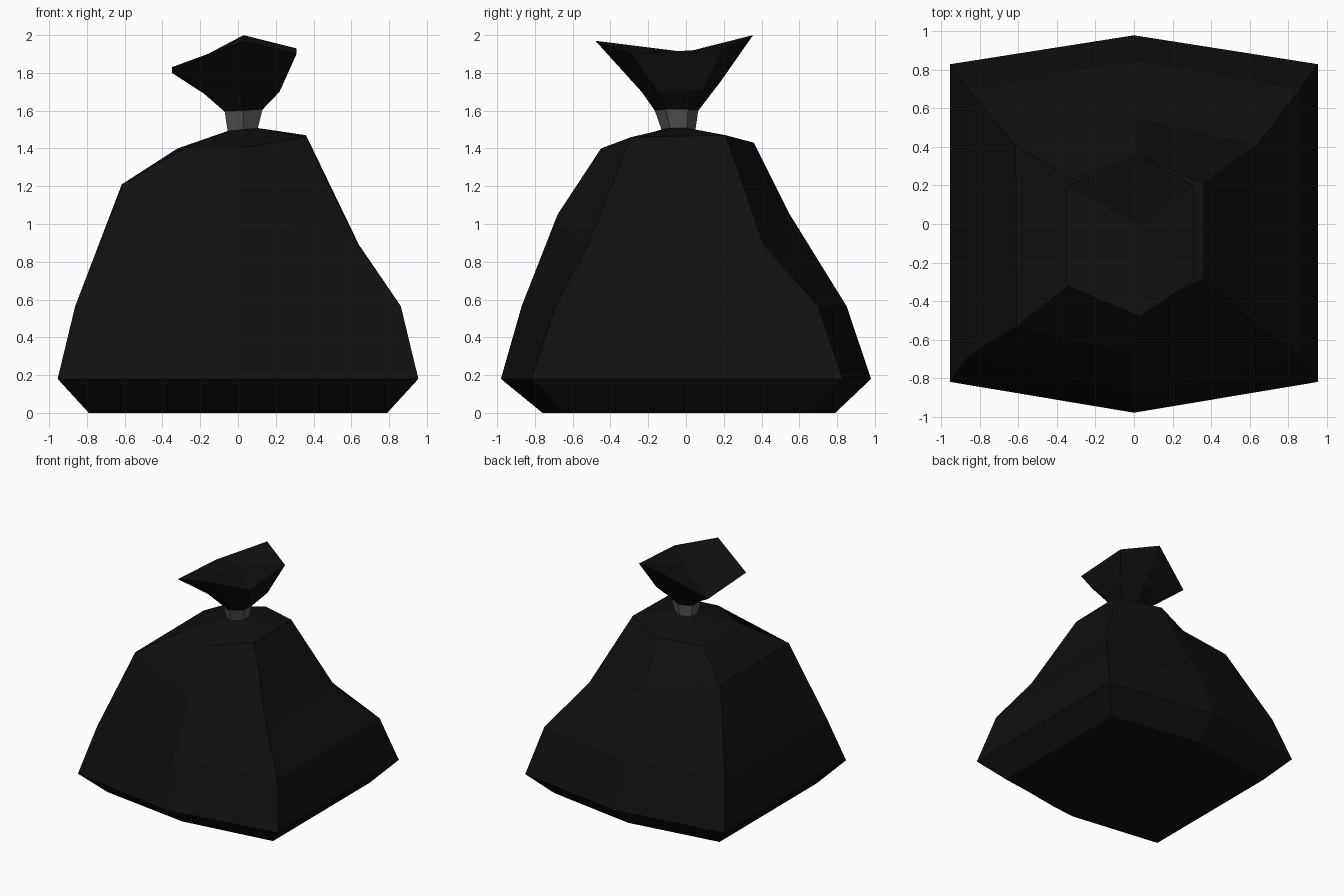
import bpy, bmesh

if "Cube" in bpy.data.objects:
    bpy.data.objects.remove(bpy.data.objects["Cube"])


def material(name, value):
    m = bpy.data.materials.new(name)
    m.diffuse_color = (value, value, value, 1)
    m.use_nodes = True
    m.node_tree.nodes["Principled BSDF"].inputs["Base Color"].default_value = m.diffuse_color
    return m


black = material("bag black", 0.005)
grey = material("tie grey", 0.095)


def loft(name, rings, mat, bottom=False, top=False, top_centre=None):
    """Skin a stack of six-sided rings with flat faces, optionally capped."""
    bm = bmesh.new()
    rows = [[bm.verts.new(p) for p in ring] for ring in rings]
    for lo, hi in zip(rows, rows[1:]):
        for i in range(6):
            j = (i + 1) % 6
            bm.faces.new((lo[i], lo[j], hi[j], hi[i]))
    if bottom:
        bm.faces.new(rows[0][::-1])
    if top:
        bm.faces.new(rows[-1])
    if top_centre:
        c = bm.verts.new(top_centre)
        for i in range(6):
            bm.faces.new((rows[-1][i], rows[-1][(i + 1) % 6], c))
    bmesh.ops.recalc_face_normals(bm, faces=bm.faces[:])
    me = bpy.data.meshes.new(name)
    bm.to_mesh(me)
    bm.free()
    me.materials.append(mat)
    ob = bpy.data.objects.new(name, me)
    bpy.context.collection.objects.link(ob)
    return ob


def hexagon(x, front, back, cf, cb, z, cx=0.0, tilt=0.0):
    """Ring order: front, right front, right back, back, left back, left front."""
    return [(cx, front, z), (cx + x, cf, z + tilt), (cx + x, cb, z + tilt),
            (cx, back, z), (cx - x, cb, z - tilt), (cx - x, cf, z - tilt)]


neck_low = hexagon(0.08, -0.13, 0.05, -0.085, 0.005, 1.50, 0.025, 0.008)
neck_high = hexagon(0.10, -0.165, 0.065, -0.105, 0.01, 1.60, 0.03, 0.006)

# Sagging bag body
loft("bag_body", [
    hexagon(0.79, -0.76, 0.79, -0.65, 0.67, 0.0),
    hexagon(0.955, -0.98, 0.98, -0.82, 0.83, 0.18),
    hexagon(0.862, -0.87, 0.85, -0.69, 0.70, 0.565),
    [(0, -0.68, 1.05), (0.635, -0.52, 0.89), (0.64, 0.41, 0.89),
     (0, 0.55, 1.05), (-0.615, 0.41, 1.21), (-0.61, -0.53, 1.21)],
    [(0.01, -0.45, 1.40), (0.36, -0.29, 1.46), (0.36, 0.21, 1.47),
     (0.01, 0.36, 1.43), (-0.32, 0.23, 1.40), (-0.31, -0.30, 1.385)],
    neck_low,
], black, bottom=True, top=True)

# Tie around the neck
loft("neck_tie", [neck_low, neck_high], grey, bottom=True, top=True)

# Gathered, flaring top of the bag
loft("gathered_top", [
    neck_high,
    [(0.03, -0.235, 1.70), (0.22, -0.15, 1.70), (0.22, 0.09, 1.71),
     (0.03, 0.18, 1.75), (-0.18, 0.09, 1.69), (-0.18, -0.16, 1.69)],
    [(0.03, -0.48, 1.97), (0.31, -0.29, 1.90), (0.31, 0.20, 1.93),
     (0.03, 0.355, 2.0), (-0.35, 0.20, 1.80), (-0.35, -0.32, 1.83)],
], black, bottom=True, top_centre=(0.02, 0.0, 1.91))
